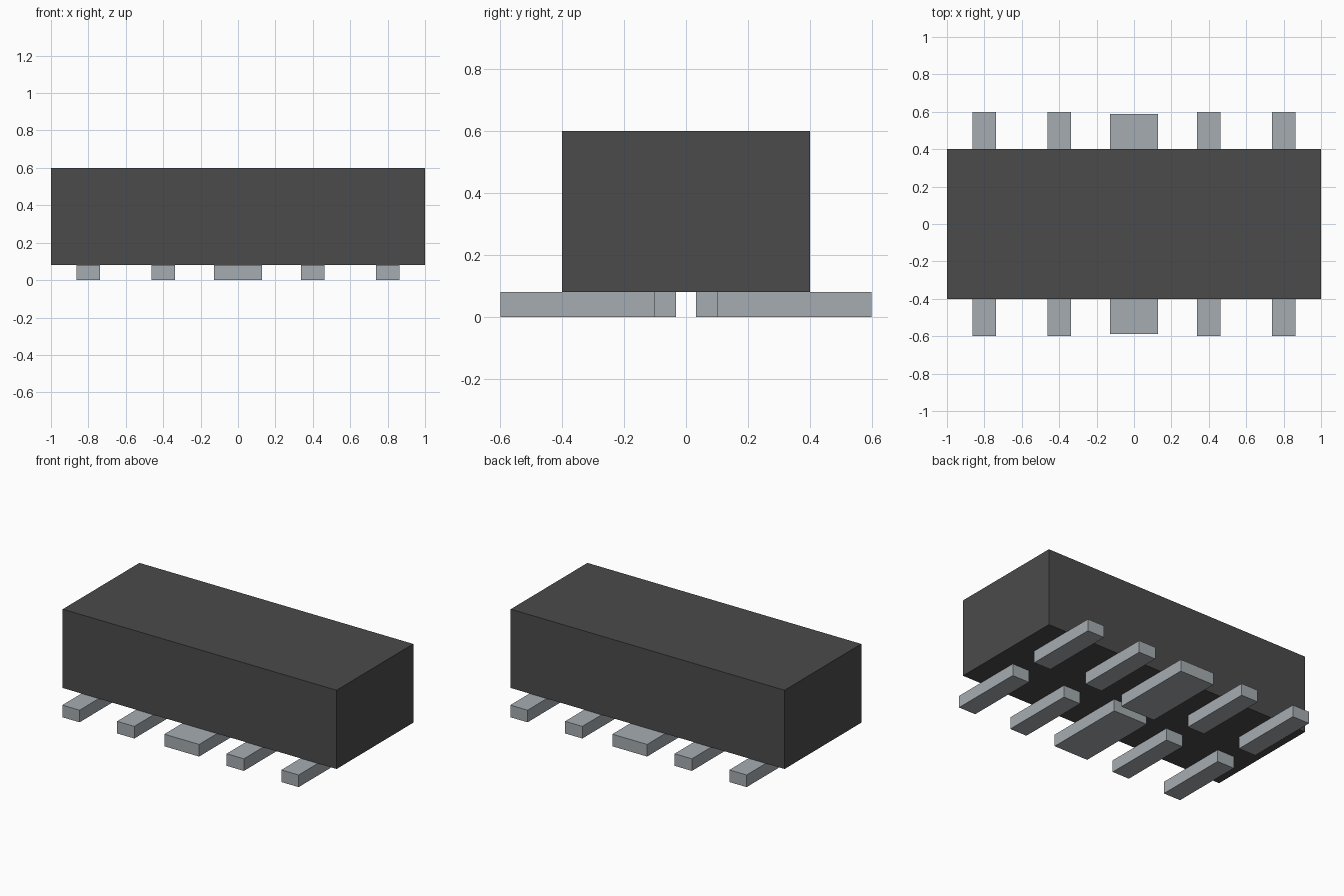
import bpy

cube = bpy.data.objects.get("Cube")
if cube:
    bpy.data.objects.remove(cube, do_unlink=True)


def make_material(name, rgb, metallic=0.0):
    mat = bpy.data.materials.new(name)
    mat.use_nodes = True
    mat.diffuse_color = (*rgb, 1)
    mat.node_tree.nodes["Principled BSDF"].inputs["Base Color"].default_value = (*rgb, 1)
    return mat


def box(name, low, high, mat):
    """Axis-aligned box between two corners."""
    centre = [(a + b) / 2 for a, b in zip(low, high)]
    bpy.ops.mesh.primitive_cube_add(size=1, location=centre)
    obj = bpy.context.object
    obj.name = obj.data.name = name
    obj.scale = [b - a for a, b in zip(low, high)]
    bpy.ops.object.transform_apply(location=False, rotation=False, scale=True)
    obj.data.materials.append(mat)
    return obj


charcoal = make_material("charcoal plastic", (0.070, 0.070, 0.070))
silver = make_material("silver grey metal", (0.376, 0.413, 0.440))

PAD_HEIGHT = 0.08

# Main housing block
box("housing", (-1.0, -0.4, PAD_HEIGHT), (1.0, 0.4, 0.6), charcoal)

# Contact pads: centre x, half width, inner y, outer y
pads = [(x, 0.063, 0.10, 0.60) for x in (-0.8, -0.4, 0.4, 0.8)]
pads.append((0.0, 0.127, 0.033, 0.587))

# One row at the front, mirrored to the back
for side, sign in (("front", -1), ("back", 1)):
    for i, (x, half, inner, outer) in enumerate(sorted(pads)):
        y0, y1 = sorted((sign * inner, sign * outer))
        kind = "wide_pad" if x == 0 else f"pad_{i + 1}"
        box(f"{side}_{kind}", (x - half, y0, 0), (x + half, y1, PAD_HEIGHT), silver)
